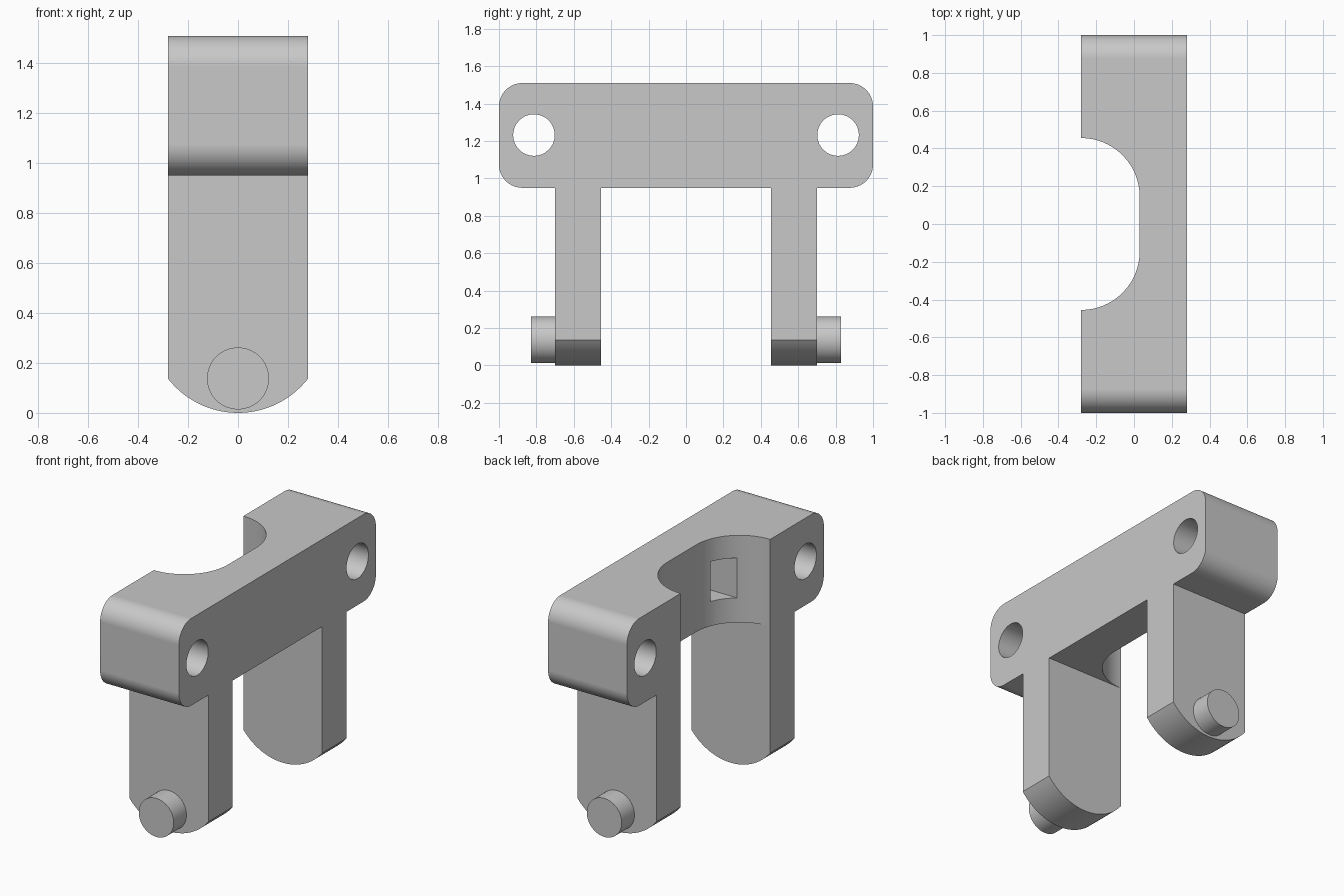
import bpy, bmesh
from math import sin, cos, pi, asin

cube = bpy.data.objects.get("Cube")
if cube:
    bpy.data.objects.remove(cube, do_unlink=True)

# Single plain grey
grey = bpy.data.materials.new("plain grey")
grey.use_nodes = True
colour = (0.58, 0.58, 0.58, 1)
grey.diffuse_color = colour
grey.node_tree.nodes["Principled BSDF"].inputs["Base Color"].default_value = colour

HALF = 0.28                      # half depth along x
BAR_LOW, BAR_TOP = 0.95, 1.51
LEG_IN, LEG_OUT = 0.455, 0.70


def arc(cx, cy, r, a0, a1, n=16):
    return [(cx + r * cos(a0 + (a1 - a0) * i / n),
             cy + r * sin(a0 + (a1 - a0) * i / n)) for i in range(n + 1)]


def circle(cx, cy, r, n=64):
    return arc(cx, cy, r, 0, 2 * pi, n)[:-1]


def prism(name, outline, axis, lo, hi):
    """Extrude a 2D outline along the given axis from lo to hi."""
    place = {"x": lambda a, b, t: (t, a, b),
             "y": lambda a, b, t: (a, t, b),
             "z": lambda a, b, t: (a, b, t)}[axis]
    bm = bmesh.new()
    low = [bm.verts.new(place(a, b, lo)) for a, b in outline]
    high = [bm.verts.new(place(a, b, hi)) for a, b in outline]
    bm.faces.new(low)
    bm.faces.new(high)
    for i in range(len(low)):
        j = (i + 1) % len(low)
        bm.faces.new((low[i], low[j], high[j], high[i]))
    bmesh.ops.recalc_face_normals(bm, faces=bm.faces)
    mesh = bpy.data.meshes.new(name)
    bm.to_mesh(mesh)
    bm.free()
    mesh.materials.append(grey)
    obj = bpy.data.objects.new(name, mesh)
    bpy.context.collection.objects.link(obj)
    return obj


def activate(obj):
    bpy.ops.object.select_all(action="DESELECT")
    obj.select_set(True)
    bpy.context.view_layer.objects.active = obj


def combine(target, tool, operation):
    mod = target.modifiers.new("combine", "BOOLEAN")
    mod.operation, mod.object, mod.solver = operation, tool, "EXACT"
    activate(target)
    bpy.ops.object.modifier_apply(modifier=mod.name)
    bpy.data.objects.remove(tool, do_unlink=True)


# Crossbar and two legs as one side profile, drawn for +y and mirrored
r = 0.125
half = [(LEG_IN, BAR_LOW), (LEG_IN, -0.1), (LEG_OUT, -0.1), (LEG_OUT, BAR_LOW)]
half += arc(1 - r, BAR_LOW + r, r, -pi / 2, 0)
half += arc(1 - r, BAR_TOP - r, r, 0, pi / 2)
profile = half + [(-y, z) for y, z in reversed(half)]
frame = prism("bracket_frame", profile, "x", -HALF, HALF)

# Rounded leg bottoms
R = 0.355
sweep = asin(0.33 / R)
envelope = arc(0, R, R, -pi / 2 - sweep, -pi / 2 + sweep, 40) + [(0.33, 2), (-0.33, 2)]
combine(frame, prism("leg_end_envelope", envelope, "y", -1.2, 1.2), "INTERSECT")

# Rounded recess through the crossbar
n = 0.31
c = LEG_IN - n
recess = [(-0.4, -LEG_IN)] + arc(-HALF, -c, n, -pi / 2, 0, 24)
recess += arc(-HALF, c, n, 0, pi / 2, 24) + [(-0.4, LEG_IN)]
combine(frame, prism("recess_cutter", recess, "z", 0.94, 1.6), "DIFFERENCE")

for side in (-1, 1):
    # Bolt hole near each end of the crossbar
    hole = prism("hole_cutter", circle(side * 0.813, 1.232, 0.111), "x", -0.5, 0.5)
    combine(frame, hole, "DIFFERENCE")
    # Square pocket in the curved recess wall
    ya, yb = sorted((side * 0.26, side * 0.39))
    pocket = [(ya, 1.108), (yb, 1.108), (yb, 1.364), (ya, 1.364)]
    combine(frame, prism("pocket_cutter", pocket, "x", -0.12, 0.16), "DIFFERENCE")
    # Pivot peg on the outside of each leg
    y0, y1 = sorted((side * 0.65, side * 0.83))
    combine(frame, prism("pivot_peg", circle(0, 0.138, 0.124), "y", y0, y1), "UNION")

# Smooth curves, crisp edges, flat large faces
activate(frame)
bpy.ops.object.shade_smooth_by_angle(angle=pi / 6)
weighted = frame.modifiers.new("weighted_normals", "WEIGHTED_NORMAL")
weighted.keep_sharp = True
